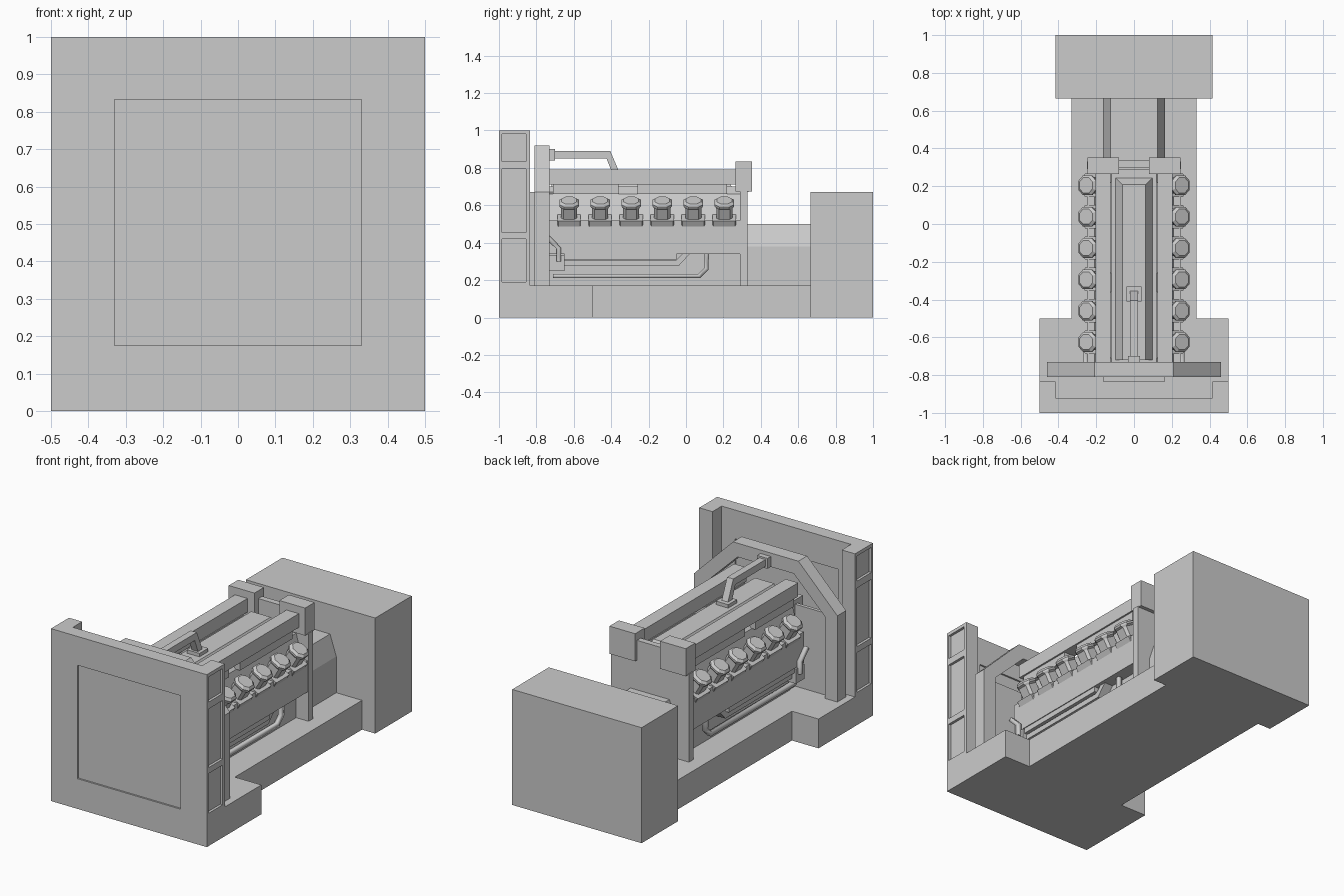
import bpy, bmesh, math
from mathutils import Matrix, Vector

if "Cube" in bpy.data.objects:
    bpy.data.objects.remove(bpy.data.objects["Cube"])


def prism(name, pts, axis, a, b):
    """Extrude a 2D outline along an axis: x -> (y,z), y -> (x,z), z -> (x,y)."""
    place = {'x': lambda p, t: (t, p[0], p[1]),
             'y': lambda p, t: (p[0], t, p[1]),
             'z': lambda p, t: (p[0], p[1], t)}[axis]
    bm = bmesh.new()
    lo = [bm.verts.new(place(p, a)) for p in pts]
    hi = [bm.verts.new(place(p, b)) for p in pts]
    bm.faces.new(lo)
    bm.faces.new(hi[::-1])
    for i in range(len(pts)):
        j = (i + 1) % len(pts)
        bm.faces.new((lo[i], lo[j], hi[j], hi[i]))
    return finish(name, bm)


def finish(name, bm):
    bmesh.ops.recalc_face_normals(bm, faces=bm.faces)
    me = bpy.data.meshes.new(name)
    bm.to_mesh(me)
    bm.free()
    ob = bpy.data.objects.new(name, me)
    bpy.context.collection.objects.link(ob)
    return ob


def box(name, x0, x1, y0, y1, z0, z1):
    return prism(name, [(x0, y0), (x1, y0), (x1, y1), (x0, y1)], 'z', z0, z1)


def mirrored(half):
    """Complete a symmetric outline from its +x half."""
    return half + [(-x, z) for x, z in reversed(half)]


def pipe(name, path, half):
    """Square pipe along a path of points."""
    cu = bpy.data.curves.new(name, 'CURVE')
    cu.dimensions = '3D'
    cu.bevel_depth = half * math.sqrt(2)
    cu.bevel_resolution = 0
    cu.use_fill_caps = True
    sp = cu.splines.new('POLY')
    sp.points.add(len(path) - 1)
    for pt, co in zip(sp.points, path):
        pt.co = (*co, 1)
        pt.tilt = math.pi / 4
    ob = bpy.data.objects.new(name, cu)
    bpy.context.collection.objects.link(ob)
    return ob


def cut(ob, cutters):
    """Cut recesses, then remove the cutters."""
    for c in cutters:
        m = ob.modifiers.new('recess', 'BOOLEAN')
        m.operation = 'DIFFERENCE'
        m.solver = 'EXACT'
        m.object = c
    dg = bpy.context.evaluated_depsgraph_get()
    me = bpy.data.meshes.new_from_object(ob.evaluated_get(dg))
    ob.modifiers.clear()
    ob.data = me
    for c in cutters:
        bpy.data.objects.remove(c)


# skid base: wide front, narrow rear
prism('skid_base', [(-.5, -1), (.5, -1), (.5, -.5), (.33, -.5), (.33, .67),
                    (-.33, .67), (-.33, -.5), (-.5, -.5)], 'z', 0, .17)

# generator housing and coupling neck
box('generator_housing', -.415, .415, .665, 1, 0, .67)
prism('coupling_neck', mirrored([(.165, .17), (.165, .38), (.125, .5)]), 'y', .33, .67)

# radiator: U-shaped plan with recessed front, back and side panels
radiator = prism('radiator', [(-.5, -1), (.5, -1), (.5, -.835), (.415, -.835), (.415, -.92),
                              (-.415, -.92), (-.415, -.835), (-.5, -.835)], 'z', .17, 1)
cutters = [box('cut_front', -.33, .33, -1.1, -.99, .175, .833),
           box('cut_back', -.33, .33, -.93, -.85, .175, .833)]
for s in (-1, 1):
    for z0, z1 in ((.19, .42), (.455, .795), (.835, .98)):
        x0, x1 = sorted((s * .485, s * .6))
        cutters.append(box('cut_side', x0, x1, -.985, -.855, z0, z1))
cut(radiator, cutters)

# fan arch with backing plate and fan drive
outer = [(.46, .17), (.46, .67), (.21, .92)]
inner = [(.38, .17), (.38, .645), (.18, .84)]
prism('fan_arch', outer + [(-x, z) for x, z in reversed(outer)]
      + [(-x, z) for x, z in inner] + inner[::-1], 'y', -.81, -.73)
box('fan_backing_plate', -.385, .385, -.785, -.765, .17, .645)
box('fan_drive', -.165, .165, -.835, -.70, .17, .67)

# engine: oil pan, crankcase, V valley and rear flange
box('oil_pan', -.17, .17, -.71, .29, .17, .35)
prism('crankcase', mirrored([(.245, .34), (.245, .52), (.21, .52), (.17, .66), (.12, .70)]),
      'y', -.73, .29)
box('rear_flange', -.25, .25, .29, .33, .17, .68)
box('rear_crossover', -.09, .09, .30, .335, .67, .79)

# hipped valley cover
bm = bmesh.new()
bot = [bm.verts.new((x, y, .69)) for x, y in ((-.105, -.72), (.105, -.72), (.105, .25), (-.105, .25))]
top = [bm.verts.new((x, y, .755)) for x, y in ((-.062, -.72), (.062, -.72), (.062, .21), (-.062, .21))]
bm.faces.new(bot)
bm.faces.new(top)
for i in range(4):
    j = (i + 1) % 4
    bm.faces.new((bot[i], bot[j], top[j], top[i]))
finish('valley_cover', bm)

# central air pipe from arch down to the valley cover
box('pipe_collar', -.033, .033, -.74, -.70, .84, .90)
prism('air_pipe', [(-.72, .85), (-.425, .85), (-.385, .75), (-.345, .75), (-.405, .89), (-.72, .89)],
      'x', -.02, .02)
box('pipe_foot', -.04, .04, -.41, -.33, .75, .775)


def cylinder_head(name, side, y):
    """Tilted cylinder head: square foot, octagonal body, chamfered cap."""
    bm = bmesh.new()

    def ring(w, c, h):
        pts = [(w, -w + c), (w, w - c), (w - c, w), (-w + c, w),
               (-w, w - c), (-w, -w + c), (-w + c, -w), (w - c, -w)]
        return [bm.verts.new((px, py, h)) for px, py in pts]

    def solid(sections):
        rings = [ring(*s) for s in sections]
        bm.faces.new(rings[0])
        bm.faces.new(rings[-1])
        for r, q in zip(rings, rings[1:]):
            for i in range(8):
                j = (i + 1) % 8
                bm.faces.new((r[i], r[j], q[j], q[i]))

    solid([(.062, .004, -.165), (.062, .004, -.085)])
    solid([(.043, .014, -.09), (.043, .014, -.02)])
    solid([(.043, .014, -.025), (.052, .026, -.015), (.052, .026, -.004), (.04, .022, .008)])
    bm.transform(Matrix.Translation(Vector((side * .25, y, .62)))
                 @ Matrix.Rotation(side * math.radians(30), 4, 'Y'))
    return finish(name, bm)


for s, tag in ((-1, 'left'), (1, 'right')):
    def sbox(name, xa, xb, *rest):
        return box(f'{tag}_{name}', *sorted((s * xa, s * xb)), *rest)

    # six cylinder heads per bank
    for i in range(6):
        cylinder_head(f'{tag}_cylinder_head_{i + 1}', s, -.625 + i * .166)

    # exhaust rail, its flanges and rear turbo box
    sbox('exhaust_rail', .125, .205, -.735, .27, .712, .792)
    sbox('front_manifold', .12, .195, -.71, -.36, .66, .715)
    sbox('rear_manifold', .12, .195, -.26, .22, .66, .715)
    sbox('turbo_box', .08, .245, .265, .352, .675, .835)

    # side oil cooler and pipes
    sbox('pump_box', .17, .25, -.73, -.65, .25, .335)
    prism(f'{tag}_oil_cooler', [(-.66, .275), (-.04, .275), (.02, .34), (-.02, .34),
                                (-.055, .305), (-.66, .305)], 'x', s * .17, s * .225)
    sbox('cooler_rail', .17, .24, -.65, -.05, .31, .34)
    pipe(f'{tag}_drain_pipe', [(s * .2, -.71, .222), (s * .2, .07, .222),
                               (s * .2, .11, .262), (s * .2, .11, .345)], .012)
    pipe(f'{tag}_coolant_pipe', [(s * .255, -.68, .30), (s * .255, -.68, .37),
                                 (s * .255, -.74, .43)], .012)
